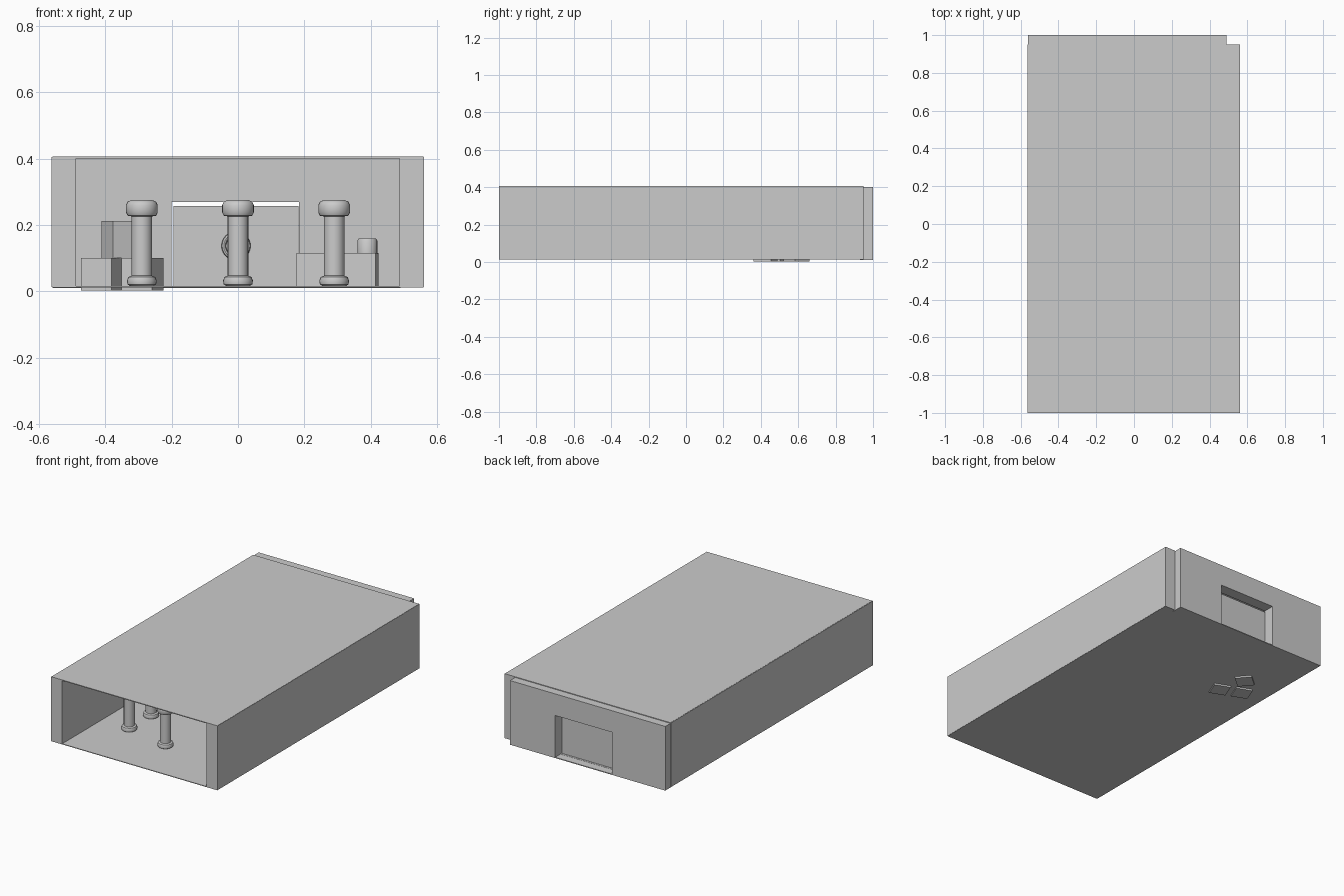
import bpy, bmesh, math
from mathutils import Matrix, Vector

if "Cube" in bpy.data.objects:
    bpy.data.objects.remove(bpy.data.objects["Cube"])


def finish(name, bm):
    bmesh.ops.recalc_face_normals(bm, faces=bm.faces)
    me = bpy.data.meshes.new(name)
    bm.to_mesh(me)
    bm.free()
    ob = bpy.data.objects.new(name, me)
    bpy.context.collection.objects.link(ob)
    return ob


def box(name, lo, hi, turn=0):
    """Box between two corners, turned about its own vertical axis."""
    lo, hi = Vector(lo), Vector(hi)
    bm = bmesh.new()
    bmesh.ops.create_cube(bm, size=1, matrix=Matrix.Diagonal((*(hi - lo), 1)))
    ob = finish(name, bm)
    ob.location = (lo + hi) / 2
    ob.rotation_euler.z = math.radians(turn)
    return ob


def crate(name, x, y, z0, z1, size, turn):
    h = size / 2
    return box(name, (x - h, y - h, z0), (x + h, y + h, z1), turn)


def lathe(name, profile, loc, sides=24):
    """Revolve an (r, z) profile about z, with closed ends."""
    bm = bmesh.new()
    rings = [[bm.verts.new((r * math.cos(2 * math.pi * i / sides),
                            r * math.sin(2 * math.pi * i / sides), z))
              for i in range(sides)] for r, z in profile]
    for a, b in zip(rings, rings[1:]):
        for i in range(sides):
            j = (i + 1) % sides
            bm.faces.new((a[i], a[j], b[j], b[i]))
    bm.faces.new(rings[0])
    bm.faces.new(rings[-1])
    ob = finish(name, bm)
    ob.location = loc
    smooth(ob)
    return ob


def smooth(ob):
    bpy.ops.object.select_all(action='DESELECT')
    ob.select_set(True)
    bpy.context.view_layer.objects.active = ob
    bpy.ops.object.shade_smooth_by_angle(angle=math.radians(40))


# Shell: floor, ceiling and thick side walls, open at the front
box("floor", (-0.56, -1, 0.012), (0.56, 0.95, 0.016))
box("ceiling", (-0.56, -1, 0.401), (0.56, 0.95, 0.406))
box("left_wall", (-0.563, -1, 0.013), (-0.488, 0.95, 0.405))
box("right_wall", (0.487, -1, 0.013), (0.561, 0.95, 0.405))

# Back wall with a doorway, extruded from its outline
outline = [(-0.56, 0.01), (-0.2, 0.01), (-0.2, 0.27), (0.184, 0.27),
           (0.184, 0.01), (0.49, 0.01), (0.49, 0.402), (-0.56, 0.402)]
bm = bmesh.new()
face = bm.faces.new([bm.verts.new((x, 0.93, z)) for x, z in outline])
ext = bmesh.ops.extrude_face_region(bm, geom=[face])
bmesh.ops.translate(bm, vec=(0, 0.07, 0),
                    verts=[v for v in ext["geom"] if isinstance(v, bmesh.types.BMVert)])
finish("back_wall", bm)
box("door_sill", (-0.2, 0.93, 0.01), (0.184, 1.0, 0.015))

# Two door leaves and the round door wheel
box("door_leaf_left", (-0.195, 0.922, 0.015), (-0.006, 0.938, 0.258))
box("door_leaf_right", (-0.004, 0.922, 0.015), (0.182, 0.938, 0.258))
bpy.ops.mesh.primitive_torus_add(location=(-0.006, 0.912, 0.137), rotation=(math.pi / 2, 0, 0),
                                 major_radius=0.037, minor_radius=0.007,
                                 major_segments=24, minor_segments=8)
bpy.context.object.name = "door_wheel"
smooth(bpy.context.object)

# Pillars with rounded bases and capitals
pillar = [(0.034, 0.015), (0.043, 0.021), (0.045, 0.032), (0.041, 0.043),
          (0.031, 0.047), (0.031, 0.226), (0.043, 0.228), (0.048, 0.238),
          (0.048, 0.26), (0.043, 0.27), (0.032, 0.275)]
lathe("pillar_centre", pillar, (0, -0.7, 0))
for row, y in enumerate((-0.635, -0.425, -0.215, -0.005)):
    for side, s in (("left", -1), ("right", 1)):
        lathe(f"pillar_{side}_{row}", pillar, (s * 0.29, y, 0))

# Stack of crates, sunk slightly through the floor
crate("crate_front", -0.288, 0.425, 0.002, 0.1, 0.098, -21)
crate("crate_left", -0.41, 0.475, 0.002, 0.1, 0.098, -21)
crate("crate_back", -0.335, 0.59, 0.002, 0.112, 0.098, 40)
crate("crate_top", -0.35, 0.51, 0.1, 0.212, 0.095, -68)

# Counter with a small drum on top
box("counter", (0.18, 0.45, 0.015), (0.42, 0.58, 0.115), -4)
lathe("drum", [(0.03, 0.113), (0.03, 0.153), (0.026, 0.16)], (0.39, 0.51, 0))
